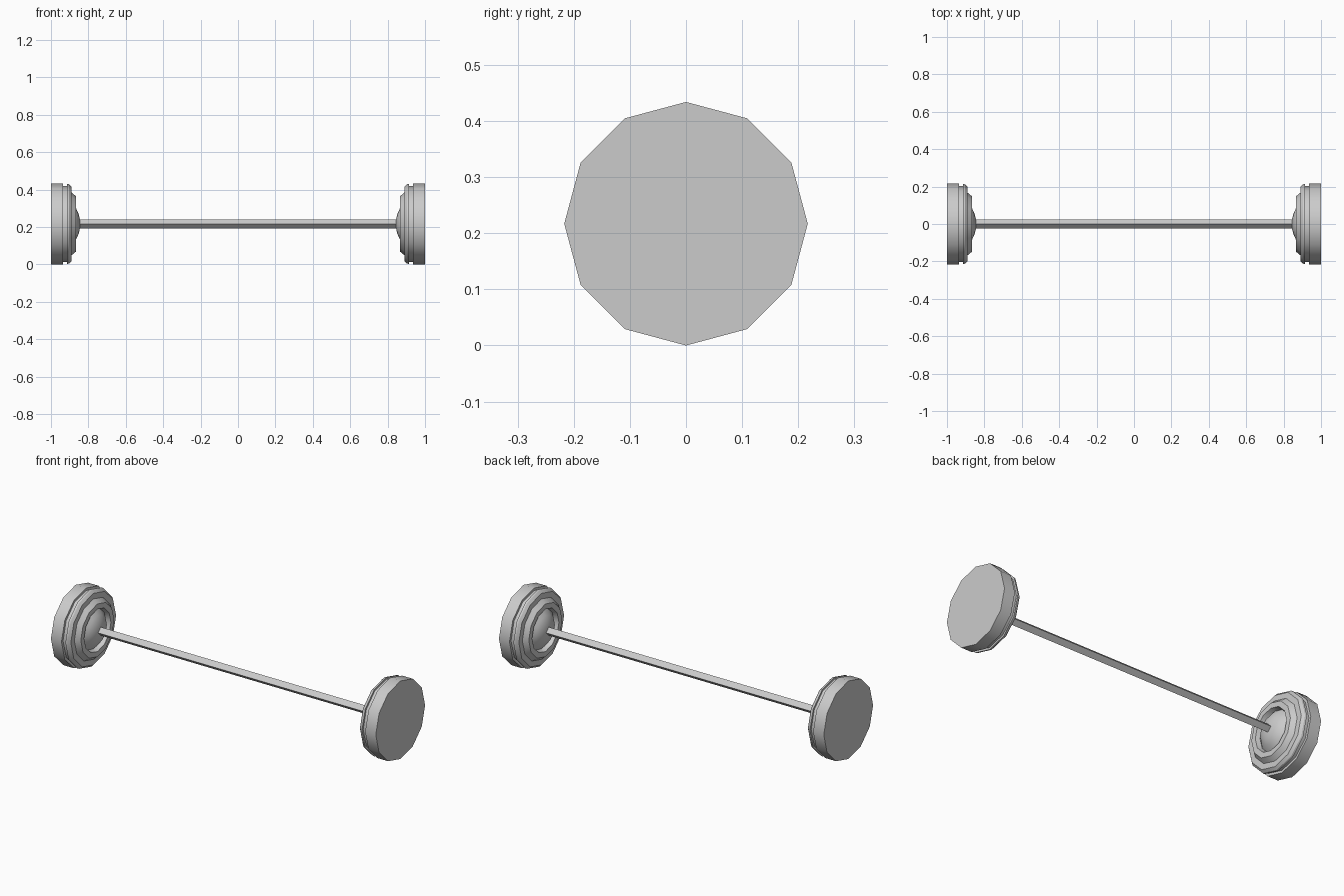
import bpy, bmesh, math
from mathutils import Matrix, Vector

cube = bpy.data.objects.get("Cube")
if cube:
    bpy.data.objects.remove(cube, do_unlink=True)

AXIS_Z = 0.217  # height of the bar's centre line

steel = bpy.data.materials.new("steel grey")
steel.use_nodes = True
steel.diffuse_color = (0.6, 0.6, 0.6, 1)
steel.node_tree.nodes["Principled BSDF"].inputs["Base Color"].default_value = (0.6, 0.6, 0.6, 1)


def lathe(name, profile, sides, side=1):
    """Turn (x, radius) points around the bar's axis and close both ends."""
    bm = bmesh.new()
    rings = []
    for x, r in profile:
        start = Vector((x * side, 0, r))
        rings.append([bm.verts.new(Matrix.Rotation(math.tau * i / sides, 3, 'X') @ start)
                      for i in range(sides)])
    for a, b in zip(rings, rings[1:]):
        for i in range(sides):
            j = (i + 1) % sides
            bm.faces.new((a[i], a[j], b[j], b[i]))
    bm.faces.new(rings[0])
    bm.faces.new(rings[-1])
    bmesh.ops.recalc_face_normals(bm, faces=bm.faces)
    mesh = bpy.data.meshes.new(name)
    bm.to_mesh(mesh)
    bm.free()
    mesh.materials.append(steel)
    obj = bpy.data.objects.new(name, mesh)
    obj.location.z = AXIS_Z
    bpy.context.collection.objects.link(obj)
    bpy.ops.object.select_all(action='DESELECT')
    obj.select_set(True)
    bpy.context.view_layer.objects.active = obj
    bpy.ops.object.shade_smooth_by_angle(angle=math.radians(32))
    return obj


# Stepped weight: outer plate, groove, bevelled middle plate, inner collar, recess, hub dome
weight = [(1.0, 0.217), (0.935, 0.217), (0.935, 0.203), (0.913, 0.203),
          (0.913, 0.214), (0.903, 0.212), (0.89, 0.199), (0.89, 0.168),
          (0.865, 0.147), (0.865, 0.118), (0.89, 0.11),
          (0.865, 0.082), (0.852, 0.053), (0.845, 0.024)]

for label, side in (("left", 1), ("right", -1)):
    lathe(label + "_weight", weight, 12, side)

# Square bar standing on its edge
lathe("bar", [(-0.86, 0.0235), (0.86, 0.0235)], 4)
